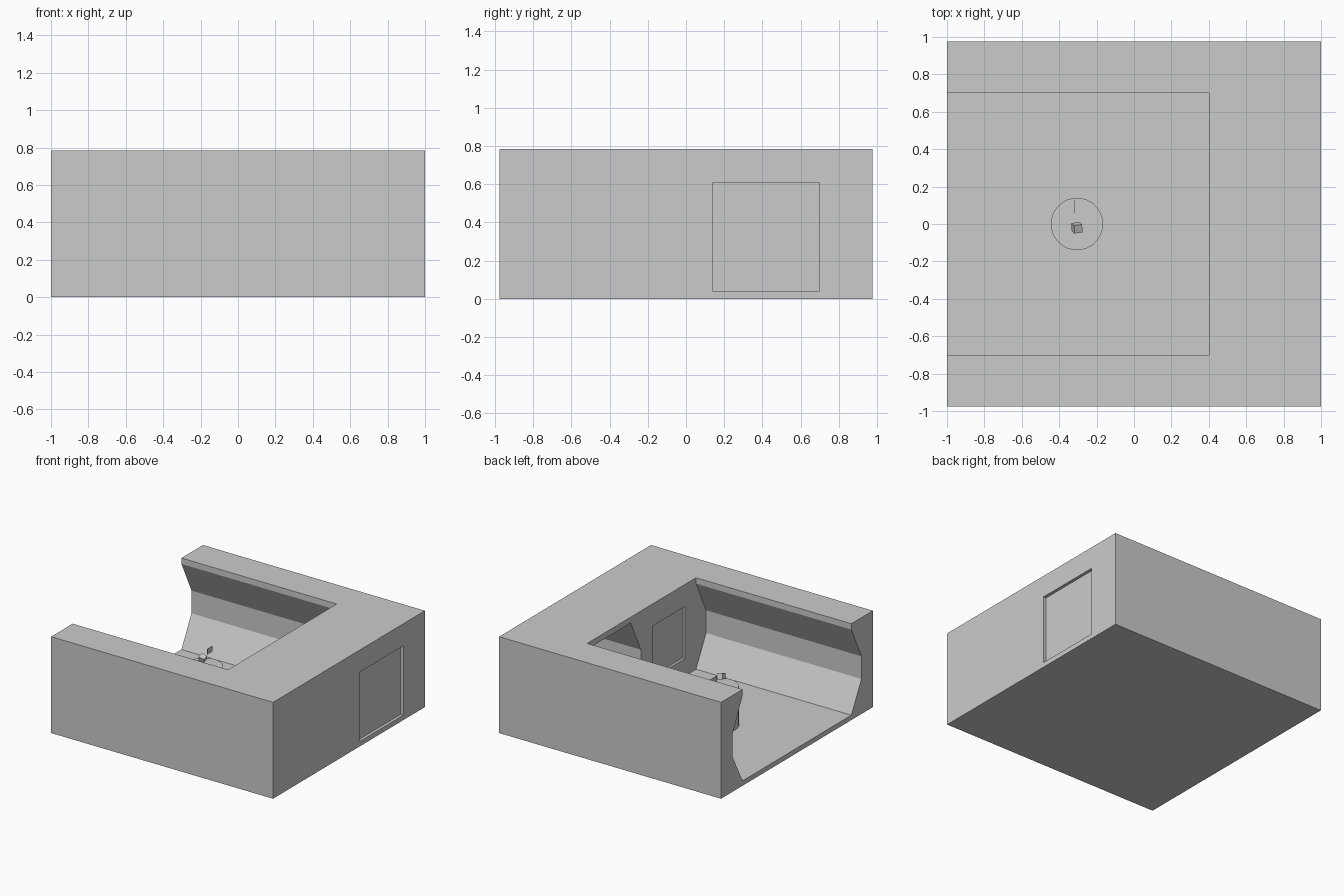
import bpy, bmesh, math

if "Cube" in bpy.data.objects:
    bpy.data.objects.remove(bpy.data.objects["Cube"])


def prism(name, x0, x1, profile):
    """Extrude a (y, z) outline along x."""
    bm = bmesh.new()
    face = bm.faces.new([bm.verts.new((x0, y, z)) for y, z in profile])
    out = bmesh.ops.extrude_face_region(bm, geom=[face])
    verts = [v for v in out["geom"] if isinstance(v, bmesh.types.BMVert)]
    bmesh.ops.translate(bm, vec=(x1 - x0, 0, 0), verts=verts)
    bmesh.ops.recalc_face_normals(bm, faces=bm.faces)
    mesh = bpy.data.meshes.new(name)
    bm.to_mesh(mesh)
    bm.free()
    obj = bpy.data.objects.new(name, mesh)
    bpy.context.collection.objects.link(obj)
    return obj


def rect(y0, y1, z0, z1):
    return [(y0, z0), (y1, z0), (y1, z1), (y0, z1)]


def bulged(centre, half, bulge, top):
    """Passage outline: sloped foot, upright band, sloped overhang, lip."""
    side = [(half, FLOOR), (half + bulge, 0.285), (half + bulge, 0.47), (half, CEIL)]
    if top > CEIL:
        side.append((half, top))
    return ([(centre + y, z) for y, z in side]
            + [(centre - y, z) for y, z in reversed(side)])


def cut(target, cutter):
    mod = target.modifiers.new(cutter.name, 'BOOLEAN')
    mod.operation = 'DIFFERENCE'
    mod.solver = 'EXACT'
    mod.object = cutter
    cutter.hide_render = True
    cutter.hide_set(True)


FLOOR, CEIL = 0.04, 0.737

# Solid block
shell = prism("room_block", -1, 1, rect(-0.977, 0.977, 0, 0.785))

# Open-topped room, side corridor, outer doorway and inner window recess
cut(shell, prism("room_cutter", -1.1, 0.4, bulged(0, 0.70, 0.13, 0.9)))
cut(shell, prism("corridor_cutter", 0.3, 0.95, bulged(0.42, 0.28, 0.13, CEIL)))
cut(shell, prism("door_recess_cutter", 0.975, 1.1, rect(0.14, 0.70, FLOOR, 0.605)))
cut(shell, prism("window_recess_cutter", 0.35, 0.42, rect(-0.56, -0.14, 0.18, 0.605)))

# Round pedestal
bpy.ops.mesh.primitive_cylinder_add(vertices=32, radius=0.14, depth=0.36 - FLOOR,
                                    location=(-0.305, 0, (0.36 + FLOOR) / 2))
pedestal = bpy.context.object
pedestal.name = "pedestal"
bpy.ops.object.shade_smooth_by_angle(angle=math.radians(30))

# Tilted cube hovering over the pedestal
bpy.ops.mesh.primitive_cube_add(size=0.045, location=(-0.305, -0.02, 0.43),
                                rotation=(0.35, 0.3, 0.15))
bpy.context.object.name = "hovering_cube"

# Thin upright plate beside the cube
prism("upright_plate", -0.322, -0.319, rect(0.06, 0.13, 0.425, 0.47))
